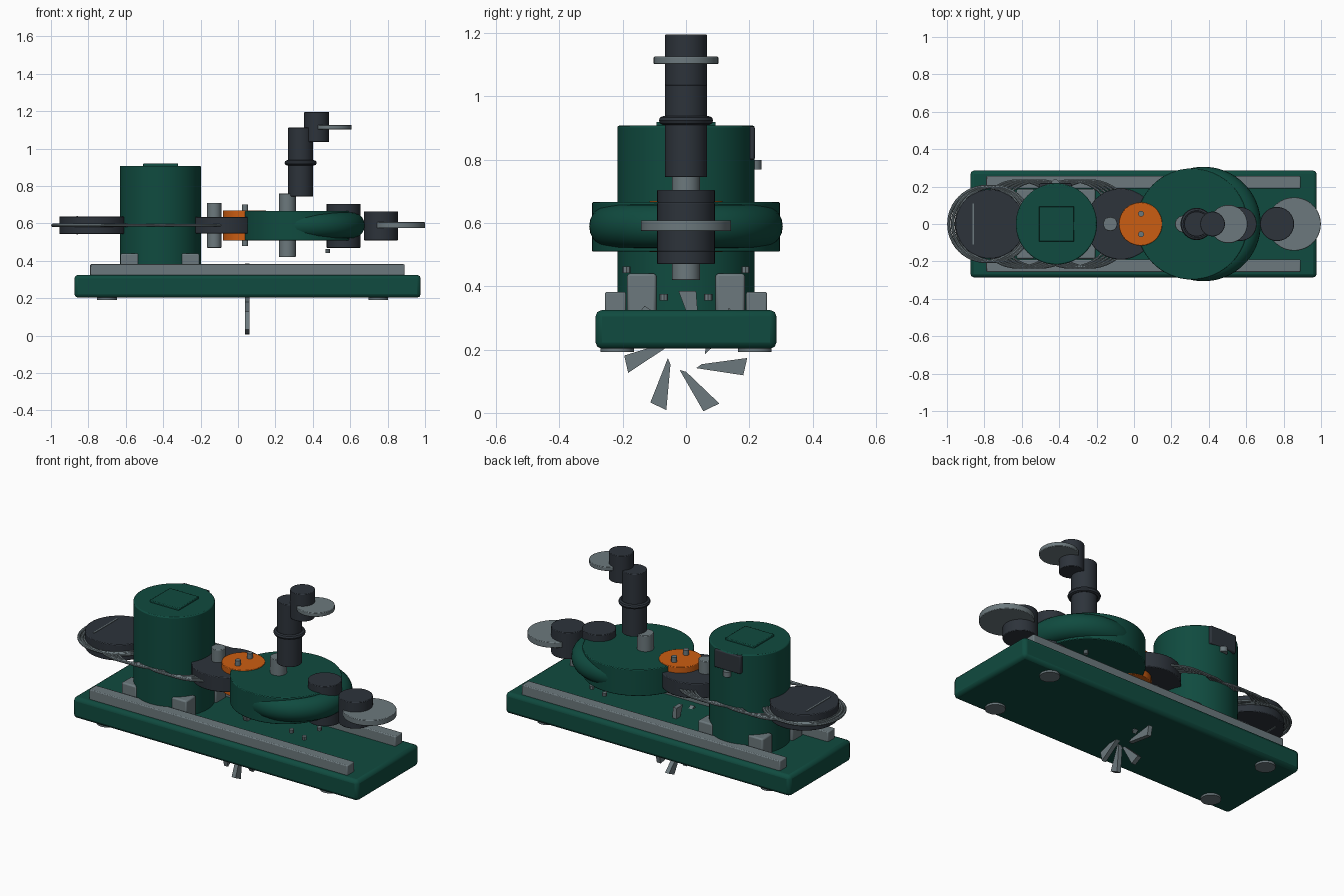
import bpy, bmesh, math
from mathutils import Vector

if "Cube" in bpy.data.objects:
    bpy.data.objects.remove(bpy.data.objects["Cube"])


def material(name, rgb):
    m = bpy.data.materials.new(name)
    m.diffuse_color = (*rgb, 1)
    m.use_nodes = True
    m.node_tree.nodes["Principled BSDF"].inputs["Base Color"].default_value = m.diffuse_color
    return m


GREEN = material("deep green paint", (0.005, 0.07, 0.05))
DARK = material("dark slate", (0.026, 0.033, 0.043))
STEEL = material("grey steel", (0.15, 0.19, 0.205))
ORANGE = material("safety orange", (0.6, 0.11, 0.006))


def finish(name, mat, bevel=0.0):
    ob = bpy.context.object
    ob.name = name
    ob.data.materials.append(mat)
    if bevel:
        mod = ob.modifiers.new("soft edges", "BEVEL")
        mod.width = bevel
        mod.segments = 2
        mod.limit_method = "ANGLE"
    bpy.ops.object.shade_smooth_by_angle(angle=math.radians(35))
    return ob


def box(name, mat, x, y, z, bevel=0.0):
    """Box from (min, max) pairs."""
    bpy.ops.mesh.primitive_cube_add(size=1, location=[sum(p) / 2 for p in (x, y, z)])
    bpy.context.object.scale = [p[1] - p[0] for p in (x, y, z)]
    bpy.ops.object.transform_apply(location=False, rotation=False, scale=True)
    return finish(name, mat, bevel)


def disc(name, mat, x, y, r, z0, z1, bevel=0.0, sides=48):
    """Upright cylinder between two heights."""
    bpy.ops.mesh.primitive_cylinder_add(vertices=sides, radius=r, depth=z1 - z0,
                                        location=(x, y, (z0 + z1) / 2))
    return finish(name, mat, bevel)


def ring(name, mat, x, z, r, tube, sides=48, minor=8):
    bpy.ops.mesh.primitive_torus_add(major_segments=sides, minor_segments=minor,
                                     major_radius=r, minor_radius=tube, location=(x, 0, z))
    return finish(name, mat)


# Base plate with feet and rails
box("base_plate", GREEN, (-0.875, 0.977), (-0.286, 0.286), (0.203, 0.325), 0.02)
for sy in (-1, 1):
    for x in (-0.70, 0.75):
        disc("base_foot", STEEL, x, sy * 0.218, 0.053, 0.192, 0.21, sides=24)
    box("rail", STEEL, (-0.79, 0.89), sorted((sy * 0.19, sy * 0.256)), (0.31, 0.382), 0.005)
    # Motor mounting blocks
    for x in (-0.58, -0.255):
        box("motor_mount", STEEL, (x - 0.048, x + 0.048), sorted((sy * 0.094, sy * 0.186)),
            (0.31, 0.44), 0.008)

# Motor body, cover plate and terminal box
disc("motor_body", GREEN, -0.415, 0, 0.217, 0.31, 0.908, 0.006, 64)
box("motor_top_plate", GREEN, (-0.508, -0.32), (-0.094, 0.094), (0.9, 0.92), 0.004)
box("terminal_box", DARK, (-0.505, -0.335), (0.14, 0.218), (0.80, 0.905), 0.006)
disc("cable_gland", STEEL, -0.42, 0.217, 0.022, 0.77, 0.80, sides=16)

# Cooling fins
for i in range(5):
    ring("cooling_fin", STEEL, -0.62 + i * 0.03, 0.59, 0.232, 0.007)
    ring("cooling_fin", STEEL, -0.34 + i * 0.026, 0.59, 0.232, 0.007)

# Fan cover, guard rings and grille
disc("fan_cover", DARK, -0.77, 0, 0.185, 0.543, 0.638, 0.004)
for x in (-0.79, -0.77, -0.75):
    ring("fan_guard", STEEL, x, 0.59, 0.2, 0.009)
for z in (0.54, 0.637):
    box("grille_bar", STEEL, (-0.864, -0.856), (-0.11, 0.11), (z, z + 0.004))

# Coupling, shafts and coupling guard
disc("coupling", DARK, -0.07, 0, 0.19, 0.547, 0.635, 0.004)
disc("motor_shaft", STEEL, -0.127, 0, 0.038, 0.47, 0.71, 0.003, 24)
disc("pump_shaft", STEEL, 0.264, 0, 0.045, 0.42, 0.76, 0.003, 24)
disc("coupling_guard", ORANGE, 0.035, 0, 0.116, 0.508, 0.67, 0.003)
for y in (-0.055, 0.055):
    disc("guard_bolt", STEEL, 0.038, y, 0.016, 0.48, 0.70, sides=12)

# Pump casing with rounded scroll
disc("pump_casing", GREEN, 0.31, 0, 0.297, 0.51, 0.666, 0.004, 64)
ring("casing_scroll", GREEN, 0.372, 0.59, 0.236, 0.07, 64, 20)
for y, z in ((0.188, 0.452), (0.07, 0.366)):
    for sy in (-1, 1):
        disc("casing_bolt", STEEL, 0.48, sy * y, 0.013, z - 0.01, z + 0.01, sides=8)

# Suction side
disc("suction_nozzle", DARK, 0.565, 0, 0.091, 0.47, 0.705, 0.003)
disc("suction_neck", DARK, 0.765, 0, 0.091, 0.51, 0.665, 0.003)
disc("suction_flange", STEEL, 0.856, 0, 0.143, 0.575, 0.608, 0.003)

# Discharge pipe, collar and flange
disc("discharge_pipe", DARK, 0.335, 0, 0.067, 0.745, 1.112, 0.003)
ring("discharge_collar", DARK, 0.335, 0.924, 0.072, 0.014)
disc("discharge_head", DARK, 0.42, 0, 0.066, 1.035, 1.196, 0.003)
disc("discharge_flange", STEEL, 0.505, 0, 0.102, 1.102, 1.126, 0.003)

# Impeller blades: tapered wedges (radial, tangential) around the x axis
profile = ((0.043, -0.043), (0.193, -0.032), (0.193, 0.024), (0.057, -0.027))
bm = bmesh.new()
for k in range(7):
    a = math.pi / 2 + k * math.tau / 7
    rad = Vector((0, math.cos(a), math.sin(a)))
    tan = Vector((0, -math.sin(a), math.cos(a)))
    hub = Vector((0.05, 0, 0.193))
    sides = [[bm.verts.new(hub + rad * r + tan * t + Vector((dx, 0, 0))) for r, t in profile]
             for dx in (-0.0125, 0.0125)]
    bm.faces.new(sides[0])
    bm.faces.new(sides[1][::-1])
    for i in range(4):
        j = (i + 1) % 4
        bm.faces.new((sides[0][j], sides[0][i], sides[1][i], sides[1][j]))
bmesh.ops.recalc_face_normals(bm, faces=bm.faces[:])
mesh = bpy.data.meshes.new("impeller_blades")
bm.to_mesh(mesh)
bm.free()
mesh.materials.append(STEEL)
bpy.context.collection.objects.link(bpy.data.objects.new("impeller_blades", mesh))
